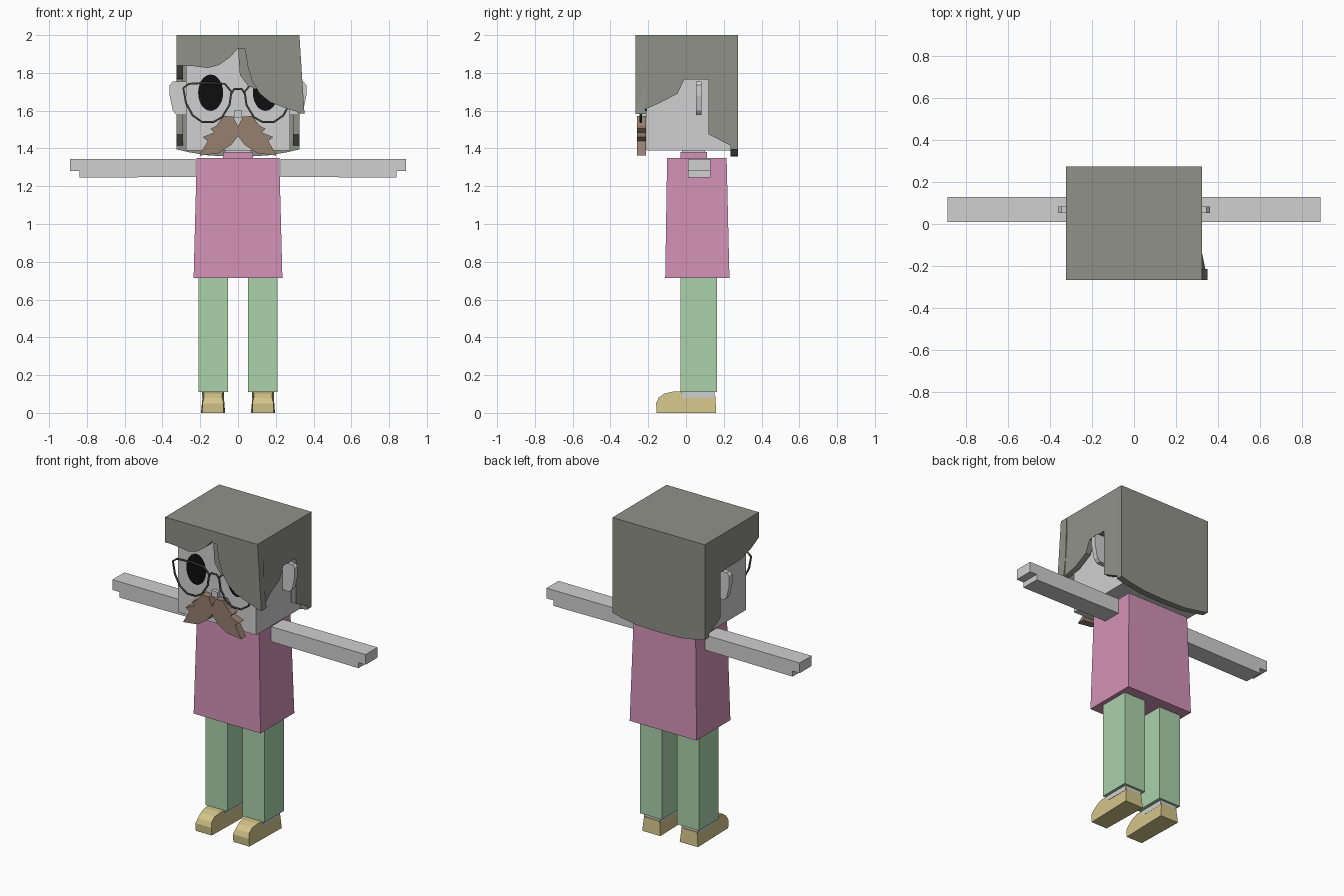
import bpy, bmesh, math
from mathutils import Vector

cube = bpy.data.objects.get("Cube")
if cube:
    bpy.data.objects.remove(cube, do_unlink=True)


def material(name, r, g, b):
    m = bpy.data.materials.new(name)
    m.use_nodes = True
    lin = [((c / 255 + 0.055) / 1.055) ** 2.4 for c in (r, g, b)] + [1]
    m.diffuse_color = lin
    m.node_tree.nodes["Principled BSDF"].inputs["Base Color"].default_value = lin
    return m


SKIN = material("pale_grey_skin", 208, 208, 208)
HAIR = material("grey_hair", 143, 145, 136)
PINK = material("pink_cloth", 211, 146, 183)
GREEN = material("green_cloth", 171, 210, 171)
TAN = material("tan_leather", 212, 197, 138)
BROWN = material("brown_whiskers", 150, 128, 112)
BLACK = material("black", 14, 14, 14)
WIRE = material("dark_wire", 70, 72, 68)


def finish(name, bm, mat):
    bmesh.ops.recalc_face_normals(bm, faces=bm.faces)
    me = bpy.data.meshes.new(name)
    bm.to_mesh(me)
    bm.free()
    me.materials.append(mat)
    ob = bpy.data.objects.new(name, me)
    bpy.context.collection.objects.link(ob)
    return ob


def prism(name, pts, axis, lo, hi, mat):
    """Extrude a flat outline along x (outline is y,z) or y (outline is x,z)."""
    bm = bmesh.new()
    place = (lambda a, b, d: (d, a, b)) if axis == "x" else (lambda a, b, d: (a, d, b))
    face = bm.faces.new([bm.verts.new(place(a, b, lo)) for a, b in pts])
    ext = bmesh.ops.extrude_face_region(bm, geom=[face])
    shift = Vector(place(0, 0, hi - lo))
    for v in ext["geom"]:
        if isinstance(v, bmesh.types.BMVert):
            v.co += shift
    return finish(name, bm, mat)


def box(name, x, y, z, mat):
    return prism(name, [(x[0], z[0]), (x[1], z[0]), (x[1], z[1]), (x[0], z[1])],
                 "y", y[0], y[1], mat)


def mirrored(half):
    """Complete an outline whose ends lie on the centre line."""
    return half + [(-a, b) for a, b in reversed(half) if abs(a) > 1e-4]


def wire(name, pts, y, cyclic):
    cu = bpy.data.curves.new(name + "_path", "CURVE")
    cu.dimensions = "3D"
    cu.bevel_depth = 0.006
    cu.bevel_resolution = 1
    sp = cu.splines.new("POLY")
    sp.points.add(len(pts) - 1)
    for p, (a, b) in zip(sp.points, pts):
        p.co = (a, y, b, 1)
    sp.use_cyclic_u = cyclic
    cu.materials.append(WIRE)
    ob = bpy.data.objects.new(name, cu)
    bpy.context.collection.objects.link(ob)


# Tunic, flared towards the hem, and collar
tunic = box("tunic", (-0.235, 0.235), (-0.11, 0.23), (0.715, 1.35), PINK)
for v in tunic.data.vertices:
    if v.co.z > 1:
        v.co.x *= 0.93
        v.co.y = -0.10 if v.co.y < 0 else 0.215
box("collar", (-0.08, 0.08), (-0.03, 0.11), (1.34, 1.38), PINK)
box("neck", (-0.07, 0.07), (-0.02, 0.10), (1.37, 1.40), SKIN)

# Arms, legs and shoes
arm = [(0.225, 1.345), (0.89, 1.345), (0.89, 1.28), (0.84, 1.28), (0.84, 1.245), (0.225, 1.25)]
shoe = [(-0.155, 0), (-0.158, 0.05), (-0.145, 0.08), (-0.115, 0.102), (-0.07, 0.112),
        (-0.025, 0.112), (-0.01, 0.09), (0.155, 0.09), (0.16, 0)]
for s, side in ((1, "left"), (-1, "right")):
    prism(side + "_arm", [(s * a, b) for a, b in arm], "y", 0.01, 0.13, SKIN)
    box(side + "_leg", sorted((s * 0.054, s * 0.208)), (-0.03, 0.165), (0.11, 0.72), GREEN)
    box(side + "_ankle", sorted((s * 0.075, s * 0.19)), (-0.02, 0.15), (0.08, 0.115), SKIN)
    foot = prism(side + "_shoe", shoe, "x", -0.064, 0.064, TAN)
    for v in foot.data.vertices:
        # Narrow the upper and round the toe
        if v.co.z > 0.06:
            v.co.x *= 0.86
        if v.co.y < -0.1:
            v.co.x *= 0.88
        v.co.x += s * 0.132

# Head
box("head", (-0.275, 0.275), (-0.21, 0.24), (1.388, 1.96), SKIN)
ear = [(0.26, 1.755), (0.345, 1.755), (0.362, 1.735), (0.362, 1.68),
       (0.345, 1.60), (0.325, 1.577), (0.26, 1.577)]
for s, side in ((1, "left"), (-1, "right")):
    prism(side + "_ear", [(s * a, b) for a, b in ear], "y", 0.052, 0.083, SKIN)
    ring = [math.tau * i / 28 for i in range(28)]
    prism(side + "_eye", [(s * 0.145 + 0.066 * math.cos(t), 1.695 + 0.096 * math.sin(t))
                          for t in ring], "y", -0.217, -0.209, BLACK)
box("nose", (-0.022, 0.022), (-0.235, -0.205), (1.565, 1.602), SKIN)

# Moustache
prism("moustache", mirrored([
    (0, 1.515), (-0.025, 1.568), (-0.075, 1.572), (-0.115, 1.52), (-0.145, 1.505),
    (-0.125, 1.485), (-0.187, 1.46), (-0.16, 1.44), (-0.205, 1.362), (-0.1, 1.375),
    (-0.035, 1.42), (0, 1.465)]), "y", -0.26, -0.212, BROWN)

# Spectacles
lens = [(0.29, 1.72), (0.26, 1.742), (0.16, 1.748), (0.07, 1.742), (0.035, 1.70),
        (0.045, 1.63), (0.085, 1.565), (0.13, 1.54), (0.19, 1.54), (0.24, 1.575),
        (0.275, 1.64)]
for s, side in ((1, "left"), (-1, "right")):
    wire(side + "_lens_rim", [(s * a, b) for a, b in lens], -0.24, True)
wire("spectacle_bridge", [(-0.036, 1.69), (-0.02, 1.715), (0.02, 1.715), (0.036, 1.69)],
     -0.24, False)

# Hair: crown, back, two sides, fringe and parting strand
FRONT, BACK, W, IN = -0.268, 0.275, 0.325, 0.29
box("hair_crown", (-W, W), (FRONT, BACK), (1.93, 2.0), HAIR)
prism("hair_back", mirrored([(0, 2), (-W, 2), (-W, 1.395), (-0.26, 1.38),
                             (-0.15, 1.362), (0, 1.358)]), "y", 0.235, BACK, HAIR)
back_edge = [(0.12, 1.765), (0.12, 1.475), (BACK, 1.395), (BACK, 2), (FRONT, 2)]
left = prism("hair_left_side", [(FRONT, 1.585), (-0.14, 1.64), (-0.045, 1.69),
                                (-0.01, 1.765)] + back_edge, "x", IN, W, HAIR)
for v in left.data.vertices:
    # Flick the front tip outwards
    if v.co.y < -0.2 and v.co.z < 1.7:
        v.co.x += 0.027
prism("hair_right_side", [(FRONT, 1.84), (-0.19, 1.80), (-0.09, 1.77)] + back_edge,
      "x", -W, -IN, HAIR)
prism("fringe_right", [(-W, 2), (-W, 1.842), (-0.24, 1.836), (-0.16, 1.826), (-0.10, 1.842),
                       (-0.04, 1.885), (0, 1.93), (0, 2)], "y", FRONT, -0.215, HAIR)
prism("fringe_left", [(0, 2), (0, 1.93), (0.038, 1.925), (0.05, 1.84), (0.075, 1.755),
                      (0.115, 1.69), (0.17, 1.645), (0.26, 1.61), (0.352, 1.583),
                      (0.335, 1.72), (W, 2)], "y", FRONT, -0.215, HAIR)
prism("parting_strand", [(0, 1.935), (0.045, 1.935), (0.055, 1.82), (0.10, 1.71),
                         (0.05, 1.735), (0.01, 1.79)], "y", -0.25, -0.213, HAIR)
